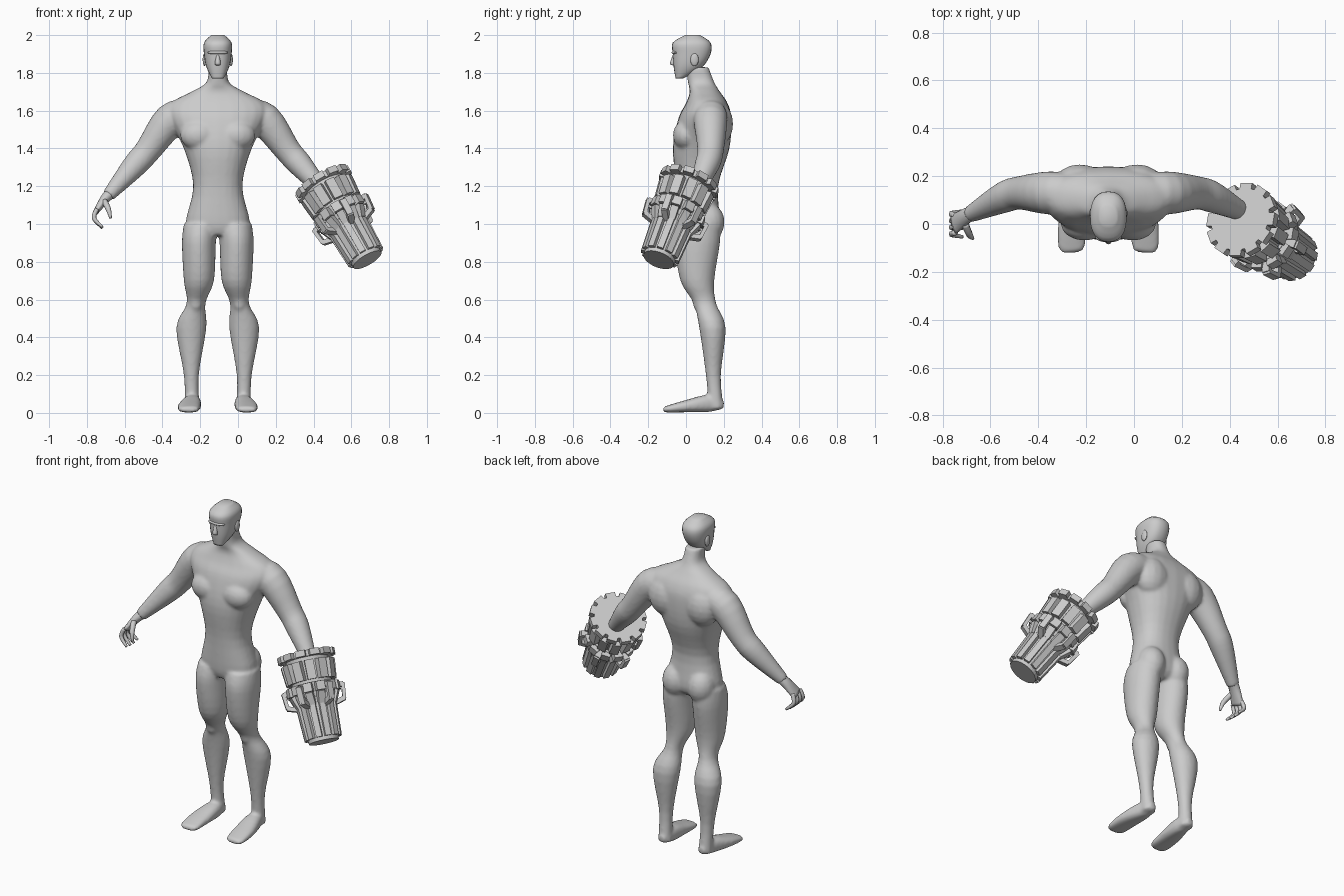
import bpy, bmesh, math
from mathutils import Matrix, Vector

if "Cube" in bpy.data.objects:
    bpy.data.objects.remove(bpy.data.objects["Cube"])

CENTRE = -.107  # body centre line
X, Y, Z = Matrix.Identity(3)
SIDES = {"right": -1, "left": 1}

grey = bpy.data.materials.new("plain grey")
grey.use_nodes = True
colour = (.6, .6, .6, 1)
grey.diffuse_color = colour
grey.node_tree.nodes["Principled BSDF"].inputs["Base Color"].default_value = colour


def spline(sections, steps=4):
    """Smooth in-between sections through the given ones."""
    padded = [sections[0], *sections, sections[-1]]
    result = []
    for before, start, end, after in zip(padded, padded[1:], padded[2:], padded[3:]):
        for step in range(steps):
            t = step / steps
            result.append([
                b + t / 2 * (c - a + t * (2 * a - 5 * b + 4 * c - d + t * (3 * (b - c) + d - a)))
                for a, b, c, d in zip(before, start, end, after)])
    return result + [sections[-1]]


def loft(bm, sections, side, axis=None, mirror=1, power=2, sides=24):
    """Closed tube; a section is x, y, z, radius along side and, if oval, the other radius."""
    sections = spline([s if len(s) > 4 else (*s, s[-1]) for s in sections])
    points = [Vector((CENTRE + mirror * x, y, z)) for x, y, z, *radii in sections]
    rings = []
    for i, (*place, wide, deep) in enumerate(sections):
        ahead, behind = points[min(i + 1, len(points) - 1)], points[max(i - 1, 0)]
        along = axis or (ahead - behind).normalized()
        u = (side - along * side.dot(along)).normalized()
        v = along.cross(u)
        ring = []
        for k in range(sides):
            angle = math.tau * k / sides
            c, s = (math.copysign(abs(f(angle)) ** (2 / power), f(angle))
                    for f in (math.cos, math.sin))
            ring.append(bm.verts.new(points[i] + u * c * wide + v * s * deep))
        rings.append(ring)
    faces = [bm.faces.new(rings[0]), bm.faces.new(rings[-1])]
    for low, high in zip(rings, rings[1:]):
        for k in range(sides):
            faces.append(bm.faces.new((low[k - 1], low[k], high[k], high[k - 1])))
    bmesh.ops.recalc_face_normals(bm, faces=faces)


def ball(bm, x, y, z, size):
    place = Matrix.Translation((CENTRE + x, y, z)) @ Matrix.Diagonal((*size, 1))
    bmesh.ops.create_uvsphere(bm, u_segments=16, v_segments=10, radius=1, matrix=place)


def finish(bm, name, smooth=True):
    mesh = bpy.data.meshes.new(name)
    bm.to_mesh(mesh)
    bm.free()
    mesh.materials.append(grey)
    for polygon in mesh.polygons:
        polygon.use_smooth = smooth
    part = bpy.data.objects.new(name, mesh)
    bpy.context.collection.objects.link(part)
    return part


# Body: torso, arms, legs and feet fused into one skin
body = bmesh.new()
torso = [(0, .06, .94, .1, .08), (0, .07, 1, .17, .11), (0, .06, 1.2, .13, .11),
         (0, .08, 1.4, .18, .15), (0, .1, 1.56, .26, .14), (0, .11, 1.64, .25, .11),
         (0, .1, 1.7, .14, .08), (0, .08, 1.75, .06, .07), (0, .06, 1.83, .05, .06)]
arm = [(.15, .13, 1.58, .08), (.25, .13, 1.55, .09), (.37, .13, 1.39, .07),
       (.44, .11, 1.31, .065), (.58, .04, 1.15, .035)]
leg = [(.09, .07, 1, .09, .11), (.1, .06, .9, .09, .12), (.1, .06, .7, .08, .09),
       (.115, .1, .58, .05, .06), (.14, .14, .45, .08, .07), (.14, .145, .2, .04),
       (.135, .16, .02, .04)]
foot = [(.135, .2, .04, .02), (.135, .12, .05, .045), (.15, 0, .035, .06, .032),
        (.155, -.1, .02, .055, .018), (.155, -.12, .02, .03, .012)]
loft(body, torso, X, Z, power=2.3)
for m in SIDES.values():
    loft(body, arm, Y, mirror=m)
    loft(body, leg, X, Z, mirror=m)
    loft(body, foot, X, mirror=m, power=2.5)
    ball(body, m * .085, .12, 1.01, (.08, .085, .1))    # buttock
    ball(body, m * .1, 0, 1.47, (.1, .07, .08))         # chest muscle
    ball(body, m * .12, .165, 1.53, (.11, .085, .12))   # shoulder blade
    ball(body, m * .115, .07, .585, (.035, .035, .05))  # kneecap
skin = finish(body, "body")
fuse = skin.modifiers.new("fuse", "REMESH")
fuse.mode = "VOXEL"
fuse.voxel_size = .009
fuse.use_smooth_shade = True
soften = skin.modifiers.new("soften", "SMOOTH")
soften.factor = .5
soften.iterations = 8

# Head, with brow, nose and ears
head = bmesh.new()
loft(head, [(0, -.035, 1.77, .03, .02), (0, .01, 1.83, .06, .075), (0, .03, 1.9, .073, .1),
            (0, .03, 1.96, .073, .1), (0, .035, 2, .035, .04)], X, Z, power=2.4)
finish(head, "head")
brow = bmesh.new()
ball(brow, 0, -.055, 1.908, (.055, .022, .011))
finish(brow, "brow")
nose = bmesh.new()
loft(nose, [(0, -.06, 1.9, .008), (0, -.07, 1.85, .015), (0, -.06, 1.84, .01)], X, Z, sides=8)
finish(nose, "nose")
for name, m in SIDES.items():
    ear = bmesh.new()
    ball(ear, m * .07, .045, 1.87, (.01, .022, .034))
    finish(ear, name + "_ear")

# Right hand with curled fingers
hand = bmesh.new()
loft(hand, [(.565, .05, 1.165, .03), (.6, .03, 1.13, .035, .025), (.645, 0, 1.065, .045, .015)],
     Y, mirror=-1, sides=12)
for finger in range(4):
    y = .036 - .024 * finger
    tip = .975 + .006 * abs(finger - 1.5)
    loft(hand, [(.64, y, 1.08, .012), (.655, y * 1.2, 1.03, .012), (.61, y * 1.5, tip, .007)],
         Y, mirror=-1, sides=8)
loft(hand, [(.6, 0, 1.12, .016), (.58, -.045, 1.08, .014), (.567, -.06, 1.03, .007)],
     Y, mirror=-1, sides=8)
finish(hand, "right_hand")

# Arm cannon: local z runs from the cuff to the muzzle
start, end = Vector((.445, .02, 1.225)), Vector((.685, -.145, .81))
length = (end - start).length
frame = Matrix.Translation(start) @ (end - start).to_track_quat("Z", "Y").to_matrix().to_4x4()


def drum(bm, near, far, radius, far_radius):
    bmesh.ops.create_cone(
        bm, cap_ends=True, segments=32, radius1=radius, radius2=far_radius, depth=far - near,
        matrix=frame @ Matrix.Translation(Z * (near + far) / 2))


def blocks(bm, near, far, inner, outer, width, lean=0, count=12, turn=0):
    """Ring of radial blocks; negative lean tips the muzzle ends towards the axis."""
    shape = (Matrix.Translation((X * (inner + outer) + Z * (near + far)) / 2)
             @ Matrix.Rotation(lean, 4, "Y")
             @ Matrix.Diagonal((outer - inner, width, far - near, 1)))
    for k in range(count):
        spin = Matrix.Rotation(math.tau * (k + turn) / count, 4, "Z")
        bmesh.ops.create_cube(bm, size=1, matrix=frame @ spin @ shape)


cuff = bmesh.new()
drum(cuff, 0, .035, .137, .137)
blocks(cuff, 0, .035, .12, .16, .056)
finish(cuff, "cannon_cuff", smooth=False)

sleeve = bmesh.new()
drum(sleeve, .03, .21, .12, .11)
blocks(sleeve, .055, .165, .105, .147, .05, lean=-.1, turn=.5)
finish(sleeve, "cannon_sleeve", smooth=False)

collar = bmesh.new()
drum(collar, .18, .26, .125, .1)
blocks(collar, .185, .235, .11, .15, .05)
blocks(collar, .23, .3, .09, .13, .04, lean=-.4)
finish(collar, "cannon_collar", smooth=False)

# Handle-like loops around the collar
loops = bmesh.new()
blocks(loops, .195, .22, .12, .17, .034, count=6, turn=.25)
blocks(loops, .2, .29, .155, .175, .034, lean=-.1, count=6, turn=.25)
blocks(loops, .285, .31, .09, .165, .034, lean=.3, count=6, turn=.25)
finish(loops, "cannon_loops", smooth=False)

barrel = bmesh.new()
drum(barrel, .2, length, .1, .085)
blocks(barrel, .26, length - .02, .08, .11, .034, lean=-.05)
finish(barrel, "cannon_barrel", smooth=False)
